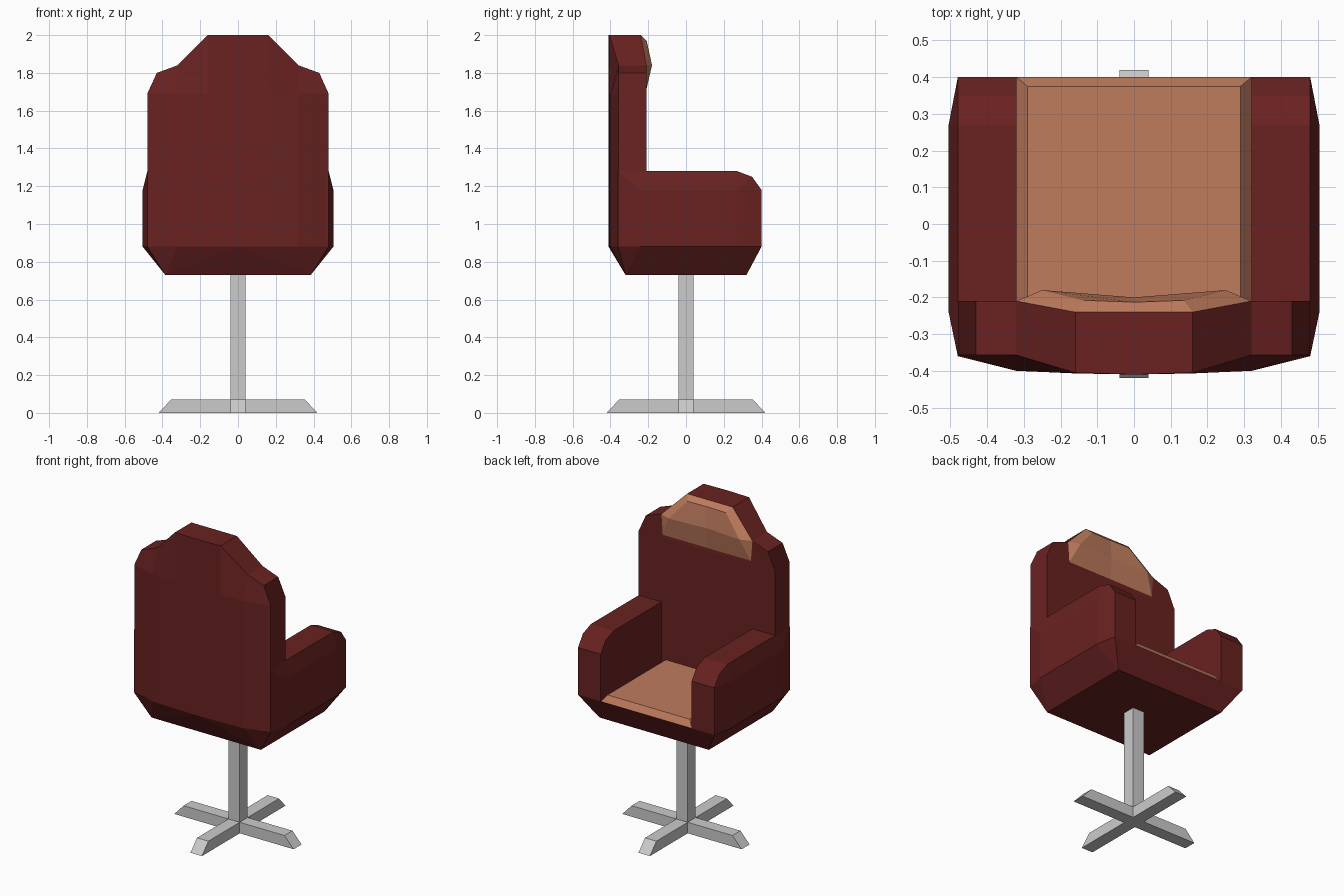
import bpy, bmesh

if "Cube" in bpy.data.objects:
    bpy.data.objects.remove(bpy.data.objects["Cube"])


def material(name, rgb):
    m = bpy.data.materials.new(name)
    m.diffuse_color = (*rgb, 1)
    m.use_nodes = True
    m.node_tree.nodes["Principled BSDF"].inputs["Base Color"].default_value = m.diffuse_color
    return m


RED = material("dark_red_cover", (0.14, 0.016, 0.015))
TAN = material("tan_cushion", (0.52, 0.20, 0.11))


def finish(name, bm, mat):
    bmesh.ops.remove_doubles(bm, verts=bm.verts, dist=1e-4)
    bmesh.ops.recalc_face_normals(bm, faces=bm.faces)
    me = bpy.data.meshes.new(name)
    bm.to_mesh(me)
    bm.free()
    if mat:
        me.materials.append(mat)
    ob = bpy.data.objects.new(name, me)
    bpy.context.collection.objects.link(ob)
    return ob


def hull(name, pts, mat=None):
    """Convex flat-faced block around a set of points."""
    bm = bmesh.new()
    for p in pts:
        bm.verts.new(p)
    res = bmesh.ops.convex_hull(bm, input=bm.verts)
    junk = [v for v in bm.verts if not v.link_faces]
    bmesh.ops.delete(bm, geom=junk, context='VERTS')
    bmesh.ops.dissolve_limit(bm, angle_limit=0.01, verts=bm.verts, edges=bm.edges)
    return finish(name, bm, mat)


def loft(name, half, mat):
    """Loft closed sections from the middle (x = 0) outwards, on both sides."""
    sections = [[(-x, y, z) for x, y, z in s] for s in half[:0:-1]] + half
    bm = bmesh.new()
    rings = [[bm.verts.new(p) for p in s] for s in sections]
    n = len(rings[0])
    for a, b in zip(rings, rings[1:]):
        for i in range(n):
            j = (i + 1) % n
            bm.faces.new((a[i], a[j], b[j], b[i]))
    bm.faces.new(rings[0])
    bm.faces.new(rings[-1])
    bmesh.ops.remove_doubles(bm, verts=bm.verts, dist=1e-4)
    bmesh.ops.dissolve_degenerate(bm, dist=1e-4, edges=bm.edges)
    return finish(name, bm, mat)


def both(pts):
    return pts + [(-x, y, z) for x, y, z in pts]


def frustum(x0, y0, z0, x1, y1, z1):
    return [(sx * x, sy * y, z) for x, y, z in ((x0, y0, z0), (x1, y1, z1))
            for sx in (-1, 1) for sy in (-1, 1)]


# Pedestal: crossed feet with sloping ends, and a square post
hull("foot_bar_x", frustum(0.42, 0.04, 0, 0.355, 0.04, 0.07))
hull("foot_bar_y", frustum(0.04, 0.42, 0, 0.04, 0.355, 0.07))
hull("post", frustum(0.04, 0.04, 0.06, 0.04, 0.04, 0.74))

# Seat base, tapering down to a rectangle
side = [(0.48, 0.40), (0.505, 0.27), (0.505, -0.24), (0.48, -0.36)]
rear = [(0.32, -0.40), (0, -0.41)]
hull("seat_base", both([(x, y, 0.88) for x, y in side + rear]
                       + [(0.385, 0.32, 0.73), (0.385, -0.32, 0.73)]), RED)

# Seat cushion
hull("seat_cushion", both([(0.32, 0.40, 0.88), (0.32, -0.22, 0.88),
                           (0.29, 0.375, 0.92), (0.29, -0.22, 0.92)]), TAN)

# Armrests, with bulged outer sides and chamfered front tops
for label, s in (("right", 1), ("left", -1)):
    pts = [(x, y, z) for z in (0.88, 1.18)
           for x, y in side + [(0.32, 0.40), (0.32, -0.36)]]
    pts += [(x, y, z) for x in (0.32, 0.48)
            for y, z in ((0.35, 1.25), (0.27, 1.28), (-0.36, 1.28))]
    hull(label + "_armrest", [(s * x, y, z) for x, y, z in pts], RED)


# Backrest, with a curved rear and a stepped crown
def back_section(x, rear_y, top_x, top_z, top_rear, top_front):
    return [(x, rear_y, 0.88), (x, rear_y, 1.69), (top_x, top_rear, top_z),
            (top_x, top_front, top_z), (x, -0.21, 1.69), (x, -0.21, 0.88)]


loft("backrest", [back_section(0, -0.41, 0, 2.0, -0.41, -0.24),
                  back_section(0.16, -0.407, 0.16, 2.0, -0.405, -0.24),
                  back_section(0.32, -0.40, 0.32, 1.84, -0.357, -0.21),
                  back_section(0.48, -0.357, 0.43, 1.80, -0.357, -0.21)], RED)

# Headrest cushion, dished in the middle
loft("headrest", [
    [(0, -0.21, 1.71), (0, -0.20, 1.84), (0, -0.213, 1.97), (0, -0.24, 2.0), (0, -0.28, 1.84)],
    [(0.31, -0.21, 1.71), (0.25, -0.18, 1.84), (0.135, -0.208, 1.97), (0.16, -0.24, 2.0), (0.2, -0.28, 1.84)],
    [(0.31, -0.21, 1.71), (0.32, -0.21, 1.84), (0.32, -0.21, 1.84), (0.16, -0.24, 2.0), (0.2, -0.28, 1.84)],
], TAN)
